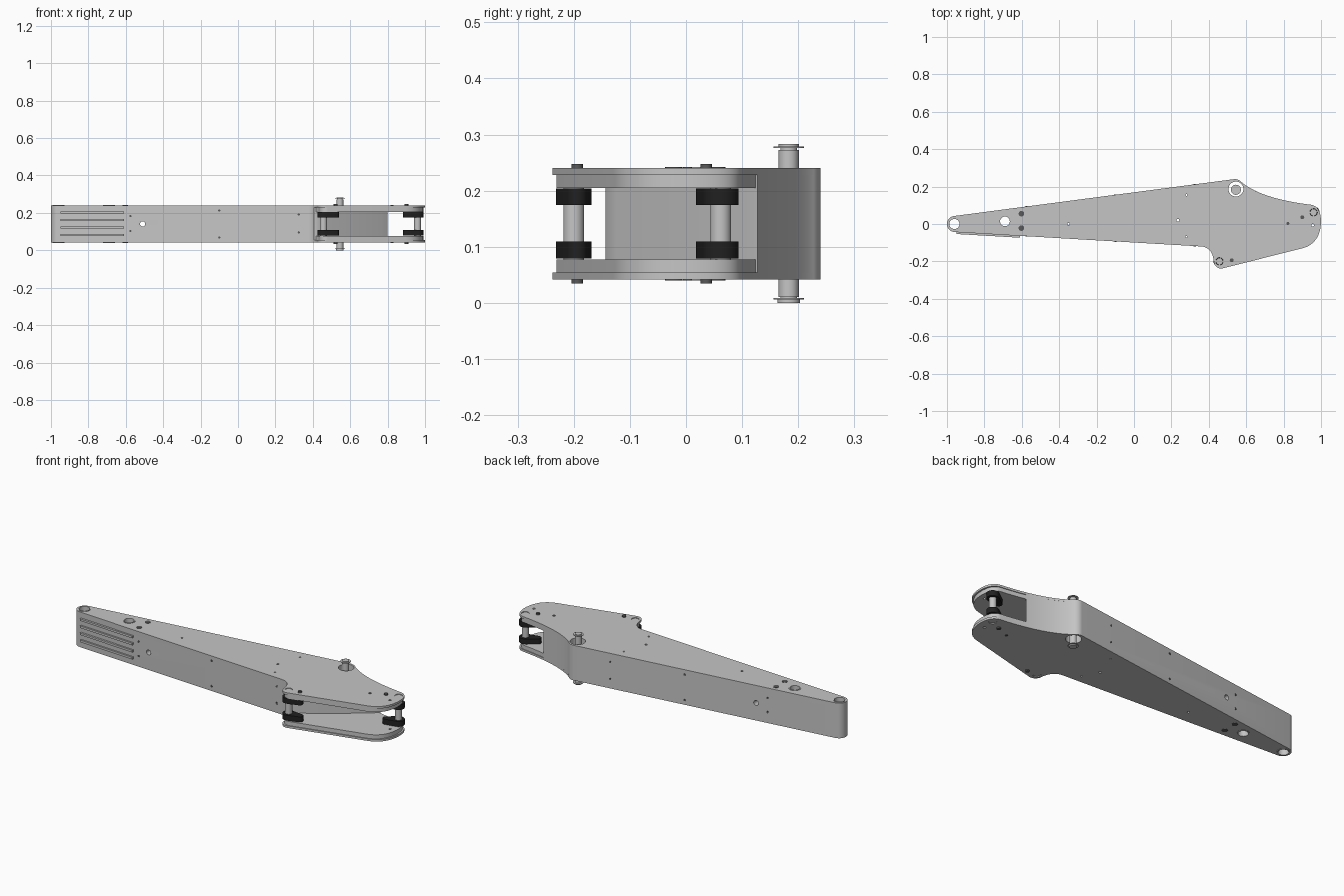
import bpy, bmesh
from math import sin, cos, radians, atan2, pi
from mathutils import Vector, Matrix

old = bpy.data.objects.get("Cube")
if old:
    bpy.data.objects.remove(old, do_unlink=True)


def material(name, value, rough=0.6):
    m = bpy.data.materials.new(name)
    m.use_nodes = True
    colour = (value, value, value, 1)
    m.diffuse_color = colour
    node = m.node_tree.nodes["Principled BSDF"]
    node.inputs["Base Color"].default_value = colour
    node.inputs["Roughness"].default_value = rough
    return m


GREY = material("light grey metal", 0.56)
DARK = material("dark bolt grey", 0.1)
BLACK = material("black rubber", 0.015)


def finish(name, bm, mat):
    bmesh.ops.recalc_face_normals(bm, faces=bm.faces[:])
    mesh = bpy.data.meshes.new(name)
    bm.to_mesh(mesh)
    bm.free()
    mesh.materials.append(mat)
    ob = bpy.data.objects.new(name, mesh)
    bpy.context.collection.objects.link(ob)
    return ob


def smooth(ob):
    bpy.ops.object.select_all(action='DESELECT')
    ob.select_set(True)
    bpy.context.view_layer.objects.active = ob
    bpy.ops.object.shade_smooth_by_angle(angle=radians(30))
    return ob


def arc(cx, cy, r, a0, a1, n=14):
    angles = [radians(a0 + (a1 - a0) * i / n) for i in range(n + 1)]
    return [(cx + r * cos(a), cy + r * sin(a)) for a in angles]


def bezier(a, b, c, t0=0.0, t1=1.0, n=14):
    pts = []
    for i in range(n + 1):
        t = t0 + (t1 - t0) * i / n
        pts.append(tuple((1 - t) ** 2 * p + 2 * t * (1 - t) * q + t * t * r
                         for p, q, r in zip(a, b, c)))
    return pts


def slab(name, pts, z0, z1, mat=GREY):
    bm = bmesh.new()
    face = bm.faces.new([bm.verts.new((x, y, z0)) for x, y in pts])
    top = bmesh.ops.extrude_face_region(bm, geom=[face])["geom"]
    verts = [v for v in top if isinstance(v, bmesh.types.BMVert)]
    bmesh.ops.translate(bm, verts=verts, vec=(0, 0, z1 - z0))
    return finish(name, bm, mat)


def add_cylinder(bm, centre, r, depth, axis=(0, 0, 1), seg=32):
    turn = Vector((0, 0, 1)).rotation_difference(Vector(axis)).to_matrix().to_4x4()
    bmesh.ops.create_cone(bm, cap_ends=True, segments=seg, radius1=r, radius2=r,
                          depth=depth, matrix=Matrix.Translation(centre) @ turn)


def cylinder(name, centre, r, depth, mat=GREY, axis=(0, 0, 1), seg=32):
    bm = bmesh.new()
    add_cylinder(bm, centre, r, depth, axis, seg)
    return smooth(finish(name, bm, mat))


# Shared outline pieces
BOTTOM, TOP, SKIN, MID = 0.042, 0.24, 0.012, 0.141
tip = arc(-0.957, 0, 0.043, 267, 98)
shoulder = arc(0.54, 0.195, 0.045, 97, 42)
hollow = ((0.573, 0.225), (0.68, 0.135), (0.945, 0.103))
fillet = ((0.427, -0.203), (0.42, -0.125), (0.36, -0.12))
nose = (bezier(hollow[2], (1, 0.095), (1, 0.01))
        + bezier((1, 0.01), (0.995, -0.105), (0.9, -0.13))[1:])
heel = arc(0.465, -0.2, 0.038, 284, 185)
outline = (tip + shoulder + bezier(*hollow)[1:] + nose[1:] + heel
           + bezier(*fillet)[1:])
core_outline = (tip + shoulder + bezier(*hollow, 0.04, 0.7)
                + bezier((0.79, 0.118), (0.62, -0.02), (0.425, -0.142))
                + bezier(*fillet, 0.5, 1.0))
lip_outline = [(0.7 + (x - 0.7) * 0.97, y * 0.97) for x, y in outline if x > 0.4]

# Arm body: core, outer side plates, inner lips
solids = [slab("arm_core", core_outline, BOTTOM + SKIN, TOP - SKIN)]
for label, low, d in (("lower", BOTTOM, 1), ("upper", TOP, -1)):
    a, b, c = low, low + d * SKIN, low + d * 0.035
    solids.append(slab(label + "_plate", outline, min(a, b), max(a, b)))
    solids.append(slab(label + "_inner_lip", lip_outline, min(b, c), max(b, c)))

# Bored holes
pins = [((0.457, -0.2), (0.522, -0.194)), ((0.96, 0.062), (0.9, 0.036))]
bores = [(-0.96, 0, 0.027), (-0.69, 0.014, 0.026), (0.545, 0.187, 0.04),
         (0.28, 0.155, 0.005), (0.235, 0.02, 0.007), (0.28, -0.068, 0.005),
         (-0.35, 0.0, 0.006), (0.955, -0.007, 0.007)]
bores += [(p[0], p[1], 0.02) for p, _ in pins]
cut = bmesh.new()
for x, y, r in bores:
    add_cylinder(cut, (x, y, MID), r, 0.4)
add_cylinder(cut, (-0.51, 0, MID), 0.014, 0.5, (0, 1, 0))
cutter = finish("bore_cutter", cut, GREY)
cutter.hide_render = True
for ob in solids:
    mod = ob.modifiers.new("bores", 'BOOLEAN')
    mod.operation, mod.solver, mod.object = 'DIFFERENCE', 'EXACT', cutter
    bpy.context.view_layer.objects.active = ob
    bpy.ops.object.modifier_apply(modifier=mod.name)
    smooth(ob)
bpy.data.objects.remove(cutter, do_unlink=True)

# Raised rims around the tip bores
for i, (x, y, r) in enumerate(bores[:2]):
    bm = bmesh.new()
    profile = [(r, BOTTOM - 0.002), (r + 0.006, BOTTOM - 0.002),
               (r + 0.006, TOP + 0.002), (r, TOP + 0.002)]
    vs = [bm.verts.new((x + a, y, z)) for a, z in profile]
    es = [bm.edges.new((vs[k], vs[(k + 1) % 4])) for k in range(4)]
    bmesh.ops.spin(bm, geom=vs + es, cent=(x, y, 0), axis=(0, 0, 1),
                   angle=2 * pi, steps=32, use_merge=True)
    bmesh.ops.remove_doubles(bm, verts=bm.verts[:], dist=0.0001)
    smooth(finish("bore_sleeve_%d" % i, bm, GREY))

# Pivot shaft with end flanges
for name, r, z0, z1 in (("pivot_shaft", 0.018, 0.01, 0.272),
                        ("shaft_upper_neck", 0.015, 0.27, 0.277),
                        ("shaft_upper_flange", 0.027, 0.276, 0.279),
                        ("shaft_upper_cap", 0.018, 0.279, 0.283),
                        ("shaft_lower_flange", 0.027, 0.006, 0.009),
                        ("shaft_lower_cap", 0.02, 0.0, 0.006),
                        ("shaft_lower_neck", 0.015, 0.005, 0.012)):
    cylinder(name, (0.545, 0.183, (z0 + z1) / 2), r, z1 - z0)

# Roller posts, black clamp links and their bolts
for label, (p, q) in zip(("heel", "nose"), pins):
    cylinder(label + "_post", (p[0], p[1], MID), 0.0185, 0.192)
    a = atan2(q[1] - p[1], q[0] - p[0]) * 180 / pi
    link = arc(p[0], p[1], 0.032, a + 77, a + 283) + arc(q[0], q[1], 0.018, a - 77, a + 77)
    for side, z in (("lower", 0.079), ("upper", 0.174)):
        smooth(slab("%s_%s_link" % (label, side), link, z, z + 0.03, BLACK))
    for side, z in (("lower", BOTTOM - 0.003), ("upper", TOP + 0.003)):
        cylinder("%s_%s_bolt" % (label, side), (q[0], q[1], z), 0.0105, 0.009, DARK, seg=16)

# Flush fasteners on the plates
for i, (x, y, r) in enumerate([(-0.602, 0.055, 0.015), (-0.602, -0.022, 0.015),
                               (0.823, 0.003, 0.008)]):
    for z in (BOTTOM, TOP):
        cylinder("plate_fastener_%d" % i, (x, y, z), r, 0.004, DARK, seg=20)


# Long walls: y position and outward direction
def wall(x, side):
    a, b = (tip[-1], shoulder[0]) if side > 0 else (tip[0], fillet[2])
    slope = (b[1] - a[1]) / (b[0] - a[0])
    return a[1] + slope * (x - a[0]), Vector((-slope * side, side, 0)).normalized()


for side, label in ((-1, "front"), (1, "back")):
    for x, offsets in ((0.325, (0.05, -0.045)), (-0.575, (0.042, -0.038)),
                       (-0.1, (0.072, -0.072))):
        y, out = wall(x, side)
        for dz in offsets:
            cylinder(label + "_wall_screw", (x, y, MID + dz), 0.006, 0.004, DARK, out, 12)

# Raised ribs on the front wall near the tip
for i in range(4):
    z, ends = 0.082 + i * 0.04, (-0.95, -0.61)
    rib = [(x, wall(x, -1)[0]) for x in ends]
    pts = rib + [(x, y - 0.01) for x, y in reversed(rib)]
    smooth(slab("front_rib_%d" % i, pts, z - 0.006, z + 0.006))
